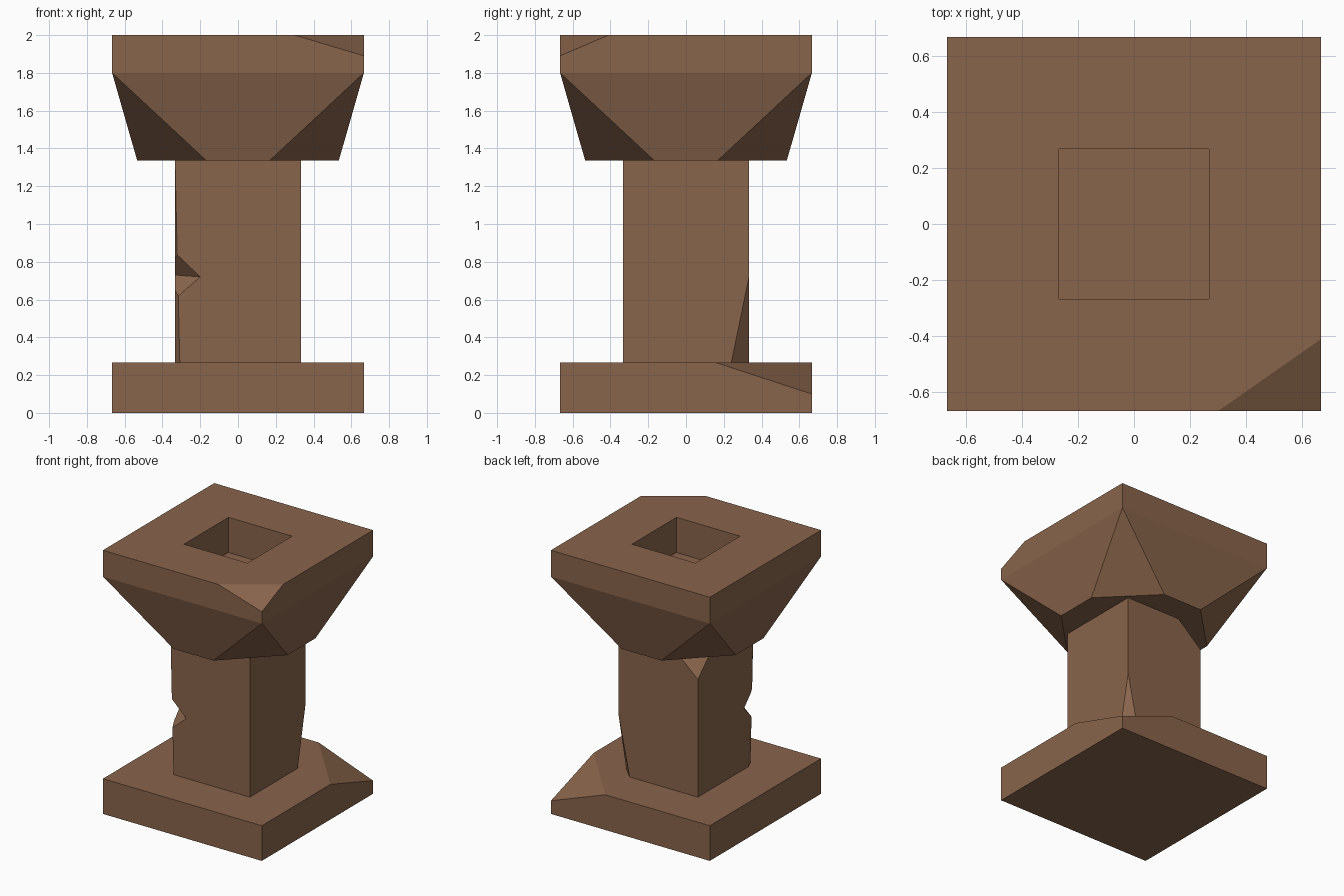
import bpy
import bmesh
from mathutils import Vector

if "Cube" in bpy.data.objects:
    bpy.data.objects.remove(bpy.data.objects["Cube"])

W = 2 / 3       # half width of base and capital
C = 1 / 3       # half width of column
FOOT, NECK, RIM, TOP = 0.267, 1.335, 1.8, 2.0

clay = bpy.data.materials.new("brown_clay")
clay.use_nodes = True
clay.diffuse_color = (0.25, 0.129, 0.071, 1)
clay.node_tree.nodes["Principled BSDF"].inputs["Base Color"].default_value = clay.diffuse_color


def square(half, z):
    return [(x, y, z) for x in (-half, half) for y in (-half, half)]


def chip(bm, a, b, c):
    """Slice off the corner outside the plane through three points."""
    a, b, c = Vector(a), Vector(b), Vector(c)
    normal = (b - a).cross(c - a).normalized()
    if normal.dot(a - Vector((0, 0, a.z))) < 0:
        normal = -normal
    cut = bmesh.ops.bisect_plane(bm, geom=bm.verts[:] + bm.edges[:] + bm.faces[:],
                                 plane_co=a, plane_no=normal, clear_outer=True)
    rim = [g for g in cut["geom_cut"] if isinstance(g, bmesh.types.BMEdge)]
    bmesh.ops.holes_fill(bm, edges=rim, sides=0)


def solid(name, points, chips=()):
    """Convex block through the points, with broken corners."""
    bm = bmesh.new()
    for p in points:
        bm.verts.new(p)
    bmesh.ops.convex_hull(bm, input=bm.verts[:])
    bmesh.ops.dissolve_limit(bm, angle_limit=0.01, verts=bm.verts[:], edges=bm.edges[:])
    for points3 in chips:
        chip(bm, *points3)
    bmesh.ops.recalc_face_normals(bm, faces=bm.faces[:])
    mesh = bpy.data.meshes.new(name)
    bm.to_mesh(mesh)
    bm.free()
    mesh.materials.append(clay)
    obj = bpy.data.objects.new(name, mesh)
    bpy.context.collection.objects.link(obj)
    return obj


def carve(obj, cutter):
    """Subtract the cutter and keep it hidden."""
    mod = obj.modifiers.new("carve", "BOOLEAN")
    mod.operation = "DIFFERENCE"
    mod.solver = "EXACT"
    mod.object = cutter
    cutter.hide_render = True
    cutter.hide_set(True)
    cutter.display_type = "WIRE"


# Square base with one broken corner
solid("base", square(W, 0) + square(W, FOOT),
      [((W, 0.155, FOOT), (0.21, W, FOOT), (W, W, 0.1))])

# Square column: worn front edge, broken foot and broken top corner
column = solid("column", square(C, FOOT) + square(C, NECK), [
    ((-C, -C, NECK), (-0.308, -C, FOOT), (-C, -0.27, FOOT)),
    ((C, C, 0.72), (0.24, C, FOOT), (C, 0.24, FOOT)),
    ((-C, C, 1.16), (-0.133, C, NECK), (-C, 0.155, NECK)),
])

# Wedge notch in the worn edge
notch = [Vector(p) for p in ((-0.2, -C, 0.72), (-C, -0.22, 0.73),
                             (-0.325, -C, 0.84), (-0.315, -C, 0.62))]
middle = (notch[0] + notch[1]) / 2
carve(column, solid("notch_cutter", [middle + (p - middle) * 2 for p in notch]))

# Flared capital: square rim narrowing to an eight-sided underside
under = [(sx * x, sy * y, NECK) for x, y in ((W / 4, 0.8 * W), (0.8 * W, W / 4))
         for sx in (-1, 1) for sy in (-1, 1)]
capital = solid("capital", under + square(W, RIM) + square(W, TOP),
                [((0.3, -W, TOP), (W, -0.41, TOP), (W, -W, 1.89))])

# Square bowl sunk into the top
carve(capital, solid("bowl_cutter", square(0.267, 1.733) + square(0.267, TOP + 0.1)))
